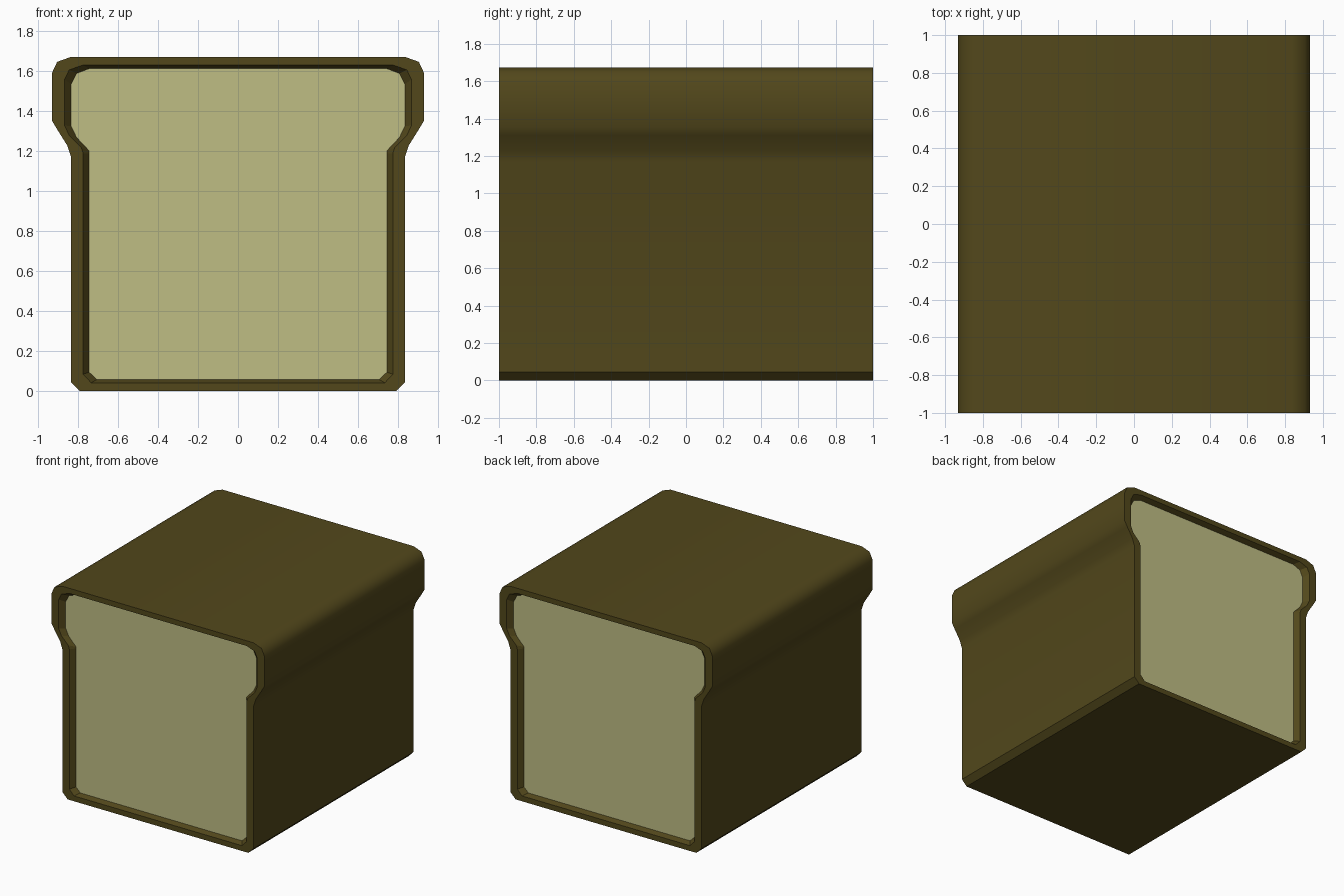
import bpy, bmesh

if "Cube" in bpy.data.objects:
    bpy.data.objects.remove(bpy.data.objects["Cube"])

# Right half of each cross-section (x, z), bottom to top
OUTER = [(.79, 0), (.835, .045), (.835, 1.17), (.855, 1.23), (.905, 1.31),
         (.932, 1.355), (.932, 1.59), (.905, 1.648), (.835, 1.673)]
RIM = [(.735, .042), (.775, .085), (.775, 1.19), (.785, 1.22), (.845, 1.28),
       (.868, 1.33), (.868, 1.56), (.845, 1.608), (.775, 1.632)]
CRUMB = [(.707, .058), (.745, .095), (.745, 1.19), (.745, 1.203), (.808, 1.27),
         (.835, 1.325), (.835, 1.535), (.808, 1.59), (.745, 1.614)]
DEPTH = 0.04


def loop(bm, half, y):
    pts = half + [(-x, z) for x, z in reversed(half)]
    return [bm.verts.new((x, y, z)) for x, z in pts]


def bridge(bm, a, b):
    n = len(a)
    return [bm.faces.new((a[i], a[(i + 1) % n], b[(i + 1) % n], b[i]))
            for i in range(n)]


def finish(bm, name, color):
    mesh = bpy.data.meshes.new(name)
    bm.to_mesh(mesh)
    bm.free()
    mat = bpy.data.materials.new(name)
    mat.diffuse_color = (*color, 1)
    mat.use_nodes = True
    mat.node_tree.nodes["Principled BSDF"].inputs["Base Color"].default_value = mat.diffuse_color
    mesh.materials.append(mat)
    obj = bpy.data.objects.new(name, mesh)
    bpy.context.collection.objects.link(obj)
    return obj


# Crust: outer skin, end rims and sloped inner lips
bm = bmesh.new()
front, back = loop(bm, OUTER, -1), loop(bm, OUTER, 1)
for f in bridge(bm, front, back):
    # Upper skin is smooth; base and its chamfers stay flat
    f.smooth = f.calc_center_median().z > 0.1
for outer, s in ((front, -1), (back, 1)):
    rim = loop(bm, RIM, s)
    inner = loop(bm, CRUMB, s * (1 - DEPTH))
    bridge(bm, outer, rim)
    bridge(bm, rim, inner)
bmesh.ops.recalc_face_normals(bm, faces=bm.faces)
finish(bm, "crust", (0.085, 0.064, 0.011))

# Crumb: recessed cut face at each end
bm = bmesh.new()
bm.faces.new(loop(bm, CRUMB, -1 + DEPTH))
bm.faces.new(list(reversed(loop(bm, CRUMB, 1 - DEPTH))))
finish(bm, "crumb", (0.52, 0.51, 0.23))
